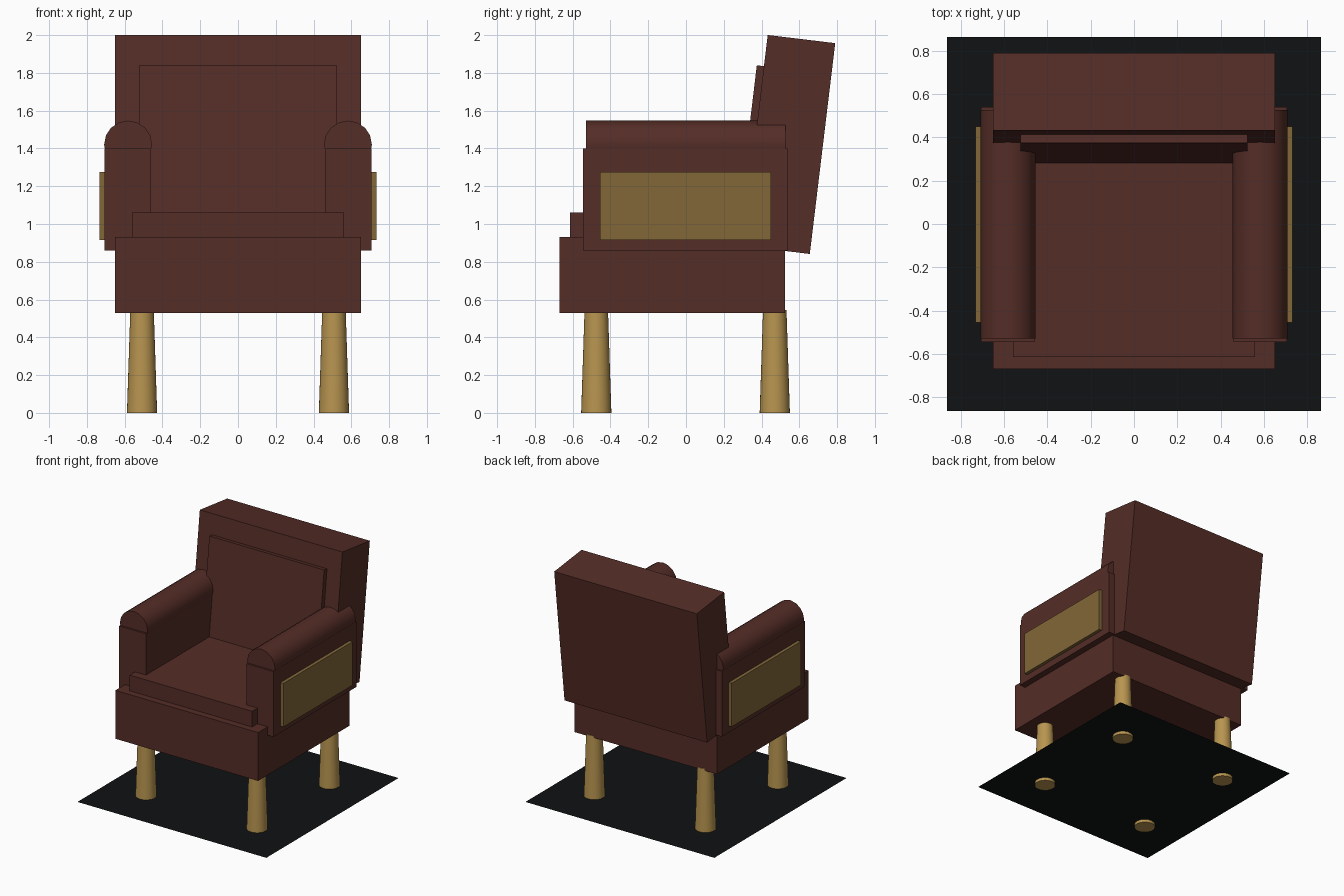
import bpy
import math
from mathutils import Matrix

cube = bpy.data.objects.get("Cube")
if cube:
    bpy.data.objects.remove(cube, do_unlink=True)


def material(name, rgb):
    mat = bpy.data.materials.new(name)
    mat.use_nodes = True
    color = (*rgb, 1)
    mat.diffuse_color = color
    bsdf = mat.node_tree.nodes["Principled BSDF"]
    bsdf.inputs["Base Color"].default_value = color
    bsdf.inputs["Roughness"].default_value = 0.7
    return mat


leather = material("leather", (0.09, 0.026, 0.02))
wood = material("wood", (0.48, 0.3, 0.08))
inlay = material("inlay", (0.22, 0.135, 0.04))
black = material("black", (0.005, 0.006, 0.0065))


def finish(name, mat):
    obj = bpy.context.object
    obj.name = obj.data.name = name
    obj.data.materials.append(mat)
    return obj


def box(name, low, high, mat):
    """Box between two opposite corners."""
    center = [(a + b) / 2 for a, b in zip(low, high)]
    size = [b - a for a, b in zip(low, high)]
    bpy.ops.mesh.primitive_cube_add(size=1, location=center)
    obj = finish(name, mat)
    obj.data.transform(Matrix.Diagonal((*size, 1)))
    obj.scale = (1, 1, 1)
    return obj


def lean(obj, pivot, angle):
    """Move a part modelled around the origin to its pivot, tilted backward."""
    turn = Matrix.Translation(pivot) @ Matrix.Rotation(-angle, 4, "X")
    obj.matrix_world = turn @ Matrix.Translation(obj.location)


# Seat
box("seat_base", (-0.652, -0.67, 0.53), (0.652, 0.525, 0.93), leather)
box("seat_cushion", (-0.56, -0.615, 0.9), (0.56, 0.45, 1.06), leather)

# Leaning backrest with its raised pad
pivot, tilt = (0, 0.544, 1.421), 0.12
lean(box("backrest", (-0.652, -0.18, -0.562), (0.652, 0.18, 0.562), leather), pivot, tilt)
lean(box("backrest_pad", (-0.525, -0.218, -0.45), (0.525, -0.15, 0.396), leather), pivot, tilt)

for side, s in (("left", 1), ("right", -1)):
    # Arm with a rounded top and an inlaid outer panel
    def arm_box(name, x1, x2, y, z, mat):
        low_x, high_x = sorted((s * x1, s * x2))
        box(f"{side}_{name}", (low_x, y[0], z[0]), (high_x, y[1], z[1]), mat)

    arm_box("arm", 0.46, 0.706, (-0.545, 0.54), (0.86, 1.4), leather)
    arm_box("arm_panel", 0.69, 0.733, (-0.455, 0.45), (0.915, 1.275), inlay)
    bpy.ops.mesh.primitive_cylinder_add(
        vertices=16, radius=0.127, depth=1.055,
        location=(s * 0.582, -0.002, 1.42), rotation=(math.pi / 2, 0, 0))
    finish(f"{side}_arm_roll", leather)
    bpy.ops.object.shade_smooth_by_angle(angle=math.radians(35))

    # Legs, wider at the foot
    for end, y in (("front", -0.475), ("back", 0.47)):
        bpy.ops.mesh.primitive_cone_add(
            vertices=32, radius1=0.08, radius2=0.062, depth=0.545,
            location=(s * 0.508, y, 0.2725))
        finish(f"{end}_{side}_leg", wood)
        bpy.ops.object.shade_smooth_by_angle(angle=math.radians(35))

# Floor mat, just above the soles of the legs
bpy.ops.mesh.primitive_plane_add(size=1.727, location=(0, 0, 0.025))
finish("floor_mat", black)
